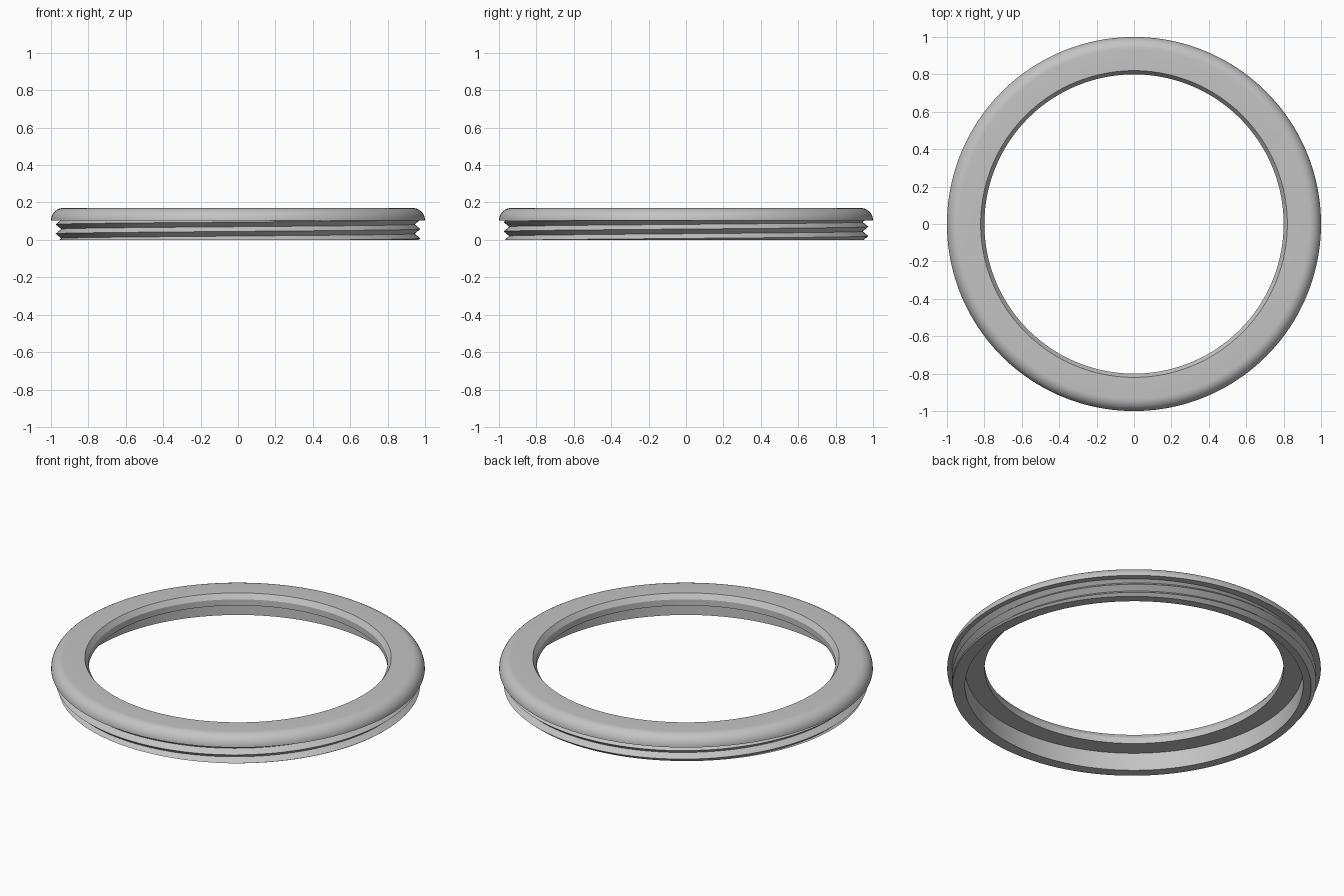
import bpy, bmesh
from math import sin, cos, pi, tau

SEGMENTS = 160
SHOULDER = 0.105          # height where the flange sits on the threaded sleeve
TOP = 0.17
PITCH = 0.05
CREST, ROOT, BORE = 0.975, 0.945, 0.905

cube = bpy.data.objects.get("Cube")
if cube:
    bpy.data.objects.remove(cube, do_unlink=True)

metal = bpy.data.materials.new("light_grey_metal")
metal.use_nodes = True
grey = (0.55, 0.55, 0.55, 1)
metal.diffuse_color = grey
metal.node_tree.nodes["Principled BSDF"].inputs["Base Color"].default_value = grey


def sweep(name, section):
    """Sweep a closed (radius, height) section, which may vary with angle, round z."""
    bm = bmesh.new()
    columns = []
    for i in range(SEGMENTS + 1):
        a = tau * i / SEGMENTS
        columns.append([bm.verts.new((r * cos(a), r * sin(a), z)) for r, z in section(a)])
    for left, right in zip(columns, columns[1:]):
        for j in range(len(left)):
            k = (j + 1) % len(left)
            bm.faces.new((left[j], right[j], right[k], left[k]))
    bmesh.ops.remove_doubles(bm, verts=bm.verts, dist=0.00002)
    bmesh.ops.recalc_face_normals(bm, faces=bm.faces)
    mesh = bpy.data.meshes.new(name)
    bm.to_mesh(mesh)
    bm.free()
    obj = bpy.data.objects.new(name, mesh)
    mesh.materials.append(metal)
    bpy.context.collection.objects.link(obj)
    bpy.ops.object.select_all(action="DESELECT")
    obj.select_set(True)
    bpy.context.view_layer.objects.active = obj
    bpy.ops.object.shade_smooth_by_angle(angle=pi / 6)
    return obj


# Flange: flat underside, rounded outer shoulder, chamfered opening
def flange_section(angle):
    round_r = TOP - SHOULDER
    arc = [(1 - round_r + round_r * cos(t * pi / 20), SHOULDER + round_r * sin(t * pi / 20))
           for t in range(11)]
    return [(0.8, SHOULDER)] + arc + [(0.82, TOP), (0.8, 0.141)]


# Sleeve: plain bore inside, right-handed V thread outside, cut flat at both ends
def sleeve_section(angle):
    start = 0.058 + PITCH * angle / tau
    points = [(BORE, SHOULDER), (BORE, 0)]
    for k in range(-6, 6):
        z = min(max(start + k * PITCH / 2, 0), SHOULDER)
        turns = (z - start) / PITCH
        depth = 2 * abs(turns - round(turns))
        points.append((CREST - (CREST - ROOT) * depth, z))
    return points


sweep("rounded_flange", flange_section)
sweep("threaded_sleeve", sleeve_section)
